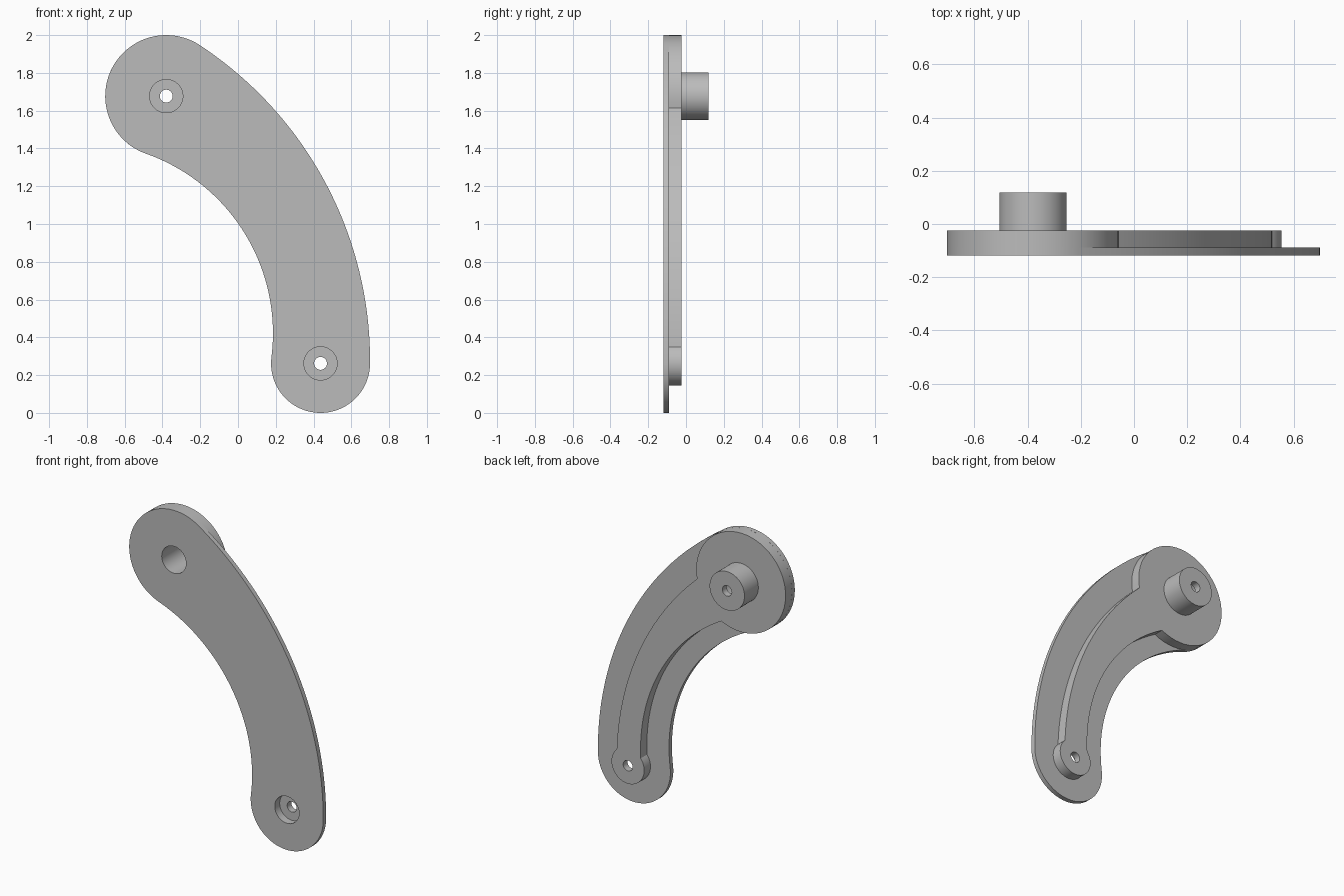
import bpy, bmesh, math
from mathutils import Vector as V

if "Cube" in bpy.data.objects:
    bpy.data.objects.remove(bpy.data.objects["Cube"])

# Single grey finish
grey = bpy.data.materials.new("plain_grey")
grey.use_nodes = True
grey.diffuse_color = (0.5, 0.5, 0.5, 1)
grey.node_tree.nodes["Principled BSDF"].inputs["Base Color"].default_value = (0.5, 0.5, 0.5, 1)

# Layers along y, front to back
FRONT, STEP, BACK, TIP = -0.119, -0.089, -0.024, 0.119
# Pivot centres in (x, z) and the rounded end radii
TOP, LOW = V((-0.38, 1.677)), V((0.437, 0.262))
R_TOP, R_LOW, R_BOSS = 0.323, 0.262, 0.118


def centre(p, q, rp, rq):
    """Point at distance rp from p and rq from q, on the hollow side of the arm."""
    d = (p - q).length
    u = (p - q) / d
    a = (rq * rq - rp * rp + d * d) / (2 * d)
    return q + u * a + V((-u.y, u.x)) * math.sqrt(rq * rq - a * a)


def arc(c, p, q, ccw=True, n=48):
    """Arc about c from p up to, but not including, q."""
    a0, a1 = (math.atan2((k - c).y, (k - c).x) for k in (p, q))
    sweep = (a1 - a0) % math.tau
    if not ccw:
        sweep -= math.tau
    r0, r1 = (p - c).length, (q - c).length
    pts = []
    for i in range(n):
        t = i / n
        r, a = r0 + (r1 - r0) * t, a0 + sweep * t
        pts.append(c + V((math.cos(a), math.sin(a))) * r)
    return pts


def circle(c, r, n=64):
    return [c + V((math.cos(math.tau * i / n), math.sin(math.tau * i / n))) * r
            for i in range(n)]


def prism(name, outline, y0, y1):
    bm = bmesh.new()
    face = bm.faces.new([bm.verts.new((p.x, y0, p.y)) for p in outline])
    new = bmesh.ops.extrude_face_region(bm, geom=[face])["geom"]
    bmesh.ops.translate(bm, vec=(0, y1 - y0, 0),
                        verts=[g for g in new if isinstance(g, bmesh.types.BMVert)])
    bmesh.ops.recalc_face_normals(bm, faces=bm.faces)
    mesh = bpy.data.meshes.new(name)
    bm.to_mesh(mesh)
    bm.free()
    mesh.materials.append(grey)
    ob = bpy.data.objects.new(name, mesh)
    bpy.context.collection.objects.link(ob)
    return ob


# Arm plate: two round ends joined by tangent arcs
R_OUT, R_IN = 2.0, 1.008
c_out = centre(TOP, LOW, R_OUT - R_TOP, R_OUT - R_LOW)
c_in = centre(TOP, LOW, R_IN + R_TOP, R_IN + R_LOW)
top_out = TOP + (TOP - c_out).normalized() * R_TOP
low_out = LOW + (LOW - c_out).normalized() * R_LOW
top_in = TOP + (c_in - TOP).normalized() * R_TOP
low_in = LOW + (c_in - LOW).normalized() * R_LOW
plate = prism("arm_plate",
              arc(LOW, low_in, low_out) + arc(c_out, low_out, top_out)
              + arc(TOP, top_out, top_in) + arc(c_in, top_in, low_in, False),
              FRONT, STEP)


# Raised back: full disc, tapering curved rib and small boss
def on_rim(c, r, degrees):
    a = math.radians(degrees)
    return c + V((math.cos(a), math.sin(a))) * r


disc_out, disc_in = on_rim(TOP, R_TOP, -11), on_rim(TOP, R_TOP, -64)
boss_out, boss_in = on_rim(LOW, R_BOSS, 47), on_rim(LOW, R_BOSS, 142)
rib_out = centre(disc_out, boss_out, 1.824, 1.824)
rib_in = centre(disc_in, boss_in, 1.14, 1.14)
raised = prism("raised_rib",
               arc(TOP, disc_out, disc_in) + arc(rib_in, disc_in, boss_in, False)
               + arc(LOW, boss_in, boss_out) + arc(rib_out, boss_out, disc_out),
               STEP, BACK)

# Pivot post on the back
post = prism("pivot_post", circle(TOP, 0.126), BACK, TIP)

# Stepped bores: wide from the front, narrow right through
cutters = [prism("bore_cutter", circle(c, r), -0.3, y)
           for c, r, y in ((TOP, 0.088, 0.075), (LOW, 0.088, -0.068),
                           (TOP, 0.034, 0.3), (LOW, 0.034, 0.3))]
cuts = {plate: cutters[:2], raised: [cutters[0], cutters[1], cutters[3]],
        post: [cutters[0], cutters[2]]}
for ob, tools in cuts.items():
    bpy.ops.object.select_all(action="DESELECT")
    bpy.context.view_layer.objects.active = ob
    ob.select_set(True)
    for tool in tools:
        mod = ob.modifiers.new("bore", "BOOLEAN")
        mod.operation, mod.solver, mod.object = "DIFFERENCE", "EXACT", tool
        bpy.ops.object.modifier_apply(modifier=mod.name)
    bpy.ops.object.shade_smooth_by_angle(angle=math.radians(30))
for tool in cutters:
    bpy.data.objects.remove(tool)
